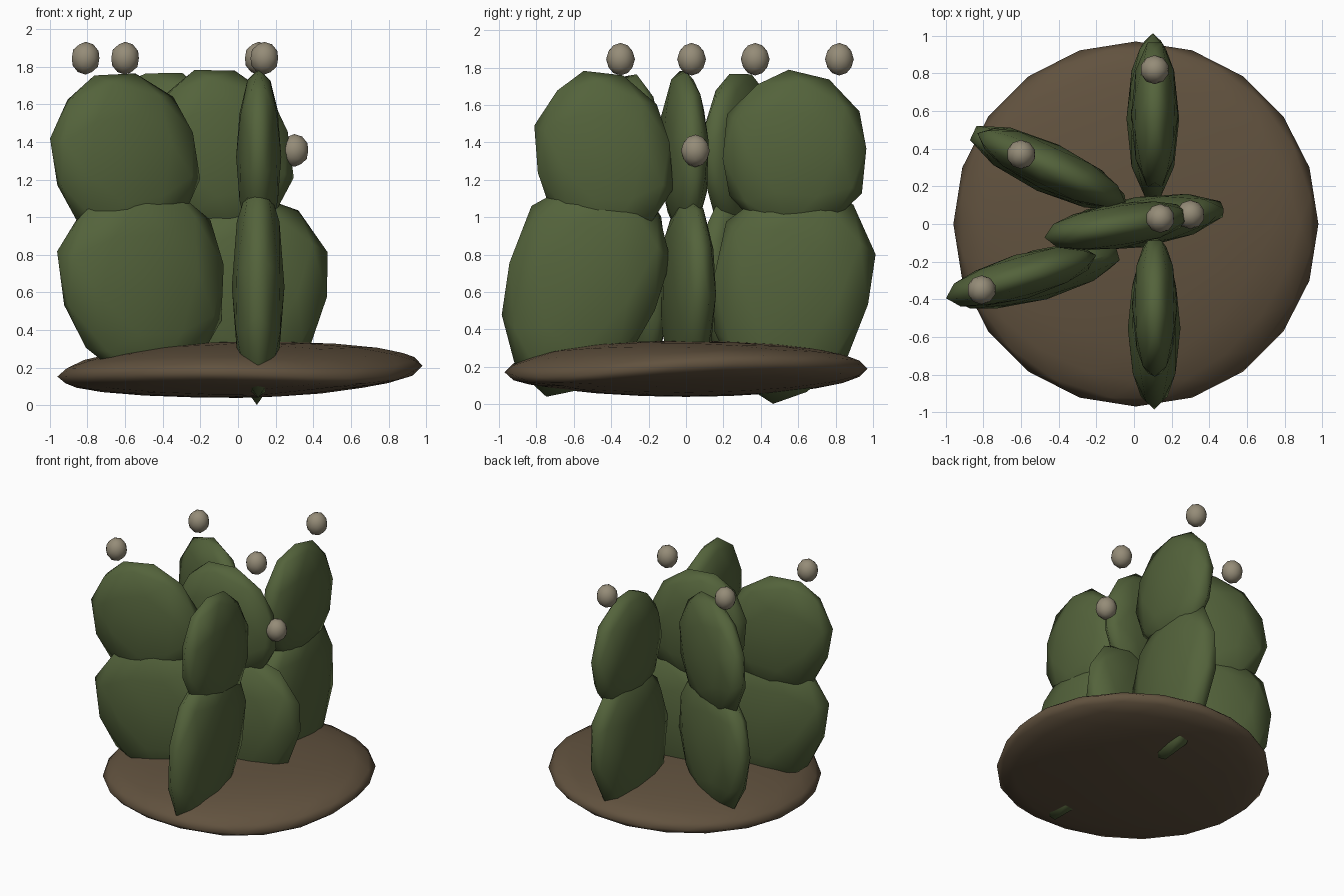
import bpy
import math
from mathutils import Matrix, Vector

cube = bpy.data.objects.get("Cube")
if cube:
    bpy.data.objects.remove(cube, do_unlink=True)


def material(name, rgb):
    mat = bpy.data.materials.new(name)
    mat.use_nodes = True
    mat.diffuse_color = (*rgb, 1)
    mat.node_tree.nodes["Principled BSDF"].inputs["Base Color"].default_value = (*rgb, 1)
    return mat


green = material("cactus_green", (0.088, 0.125, 0.044))
brown = material("soil_brown", (0.12, 0.084, 0.049))
beige = material("bud_beige", (0.30, 0.262, 0.187))


def blob(name, center, size, mat, turn=0, lean=0, detail=2, taper=0):
    """Squashed icosphere, narrowed downwards, leaned in its own plane, then turned about z."""
    bpy.ops.mesh.primitive_ico_sphere_add(subdivisions=detail, radius=1)
    obj = bpy.context.object
    obj.name = name
    for v in obj.data.vertices:
        v.co.x *= 1 + taper * v.co.z
    spin = Matrix.Rotation(math.radians(turn), 4, "Z") @ Matrix.Rotation(math.radians(lean), 4, "Y")
    obj.data.transform(Matrix.Translation(center) @ spin @ Matrix.Diagonal((*size, 1)))
    obj.data.materials.append(mat)
    bpy.ops.object.shade_smooth_by_angle(angle=math.radians(75))
    return obj


# Soil mound: a flat lens, slightly tipped, with the rim sagging at the front left
soil = blob("soil_mound", (0.01, 0, 0.19), (0.97, 0.97, 0.15), brown, detail=3)
for v in soil.data.vertices:
    rim = Vector(v.co.xy).length
    toward_sag = max(0, math.cos(math.atan2(v.co.y, v.co.x) + 0.8))
    v.co.z += 0.04 * v.co.x * rim - 0.08 * rim ** 5 * toward_sag ** 4

# Cactus pads: name, turn, then (center, half width, thickness, half height, lean)
stems = [
    ("front", 90, ((0.107, -0.555, 0.63), 0.43, 0.14, 0.62, 18),
     ((0.11, -0.44, 1.32), 0.38, 0.12, 0.475, -13)),
    ("back", 90, ((0.10, 0.56, 0.60), 0.44, 0.14, 0.605, 9),
     ((0.11, 0.58, 1.34), 0.405, 0.125, 0.45, -4)),
    ("back_right", -25, ((-0.46, 0.30, 0.65), 0.46, 0.135, 0.54, 6),
     ((-0.44, 0.30, 1.33), 0.43, 0.125, 0.465, 20)),
    ("front_right", 16, ((-0.50, -0.27, 0.64), 0.465, 0.135, 0.55, -14),
     ((-0.60, -0.28, 1.31), 0.41, 0.12, 0.475, -21)),
    ("middle", 9, ((0.03, 0.01, 0.60), 0.465, 0.135, 0.53, 3),
     ((-0.09, -0.01, 1.34), 0.39, 0.12, 0.465, -18)),
]
for name, turn, lower, upper in stems:
    for level, taper, pad in (("lower", 0.13, lower), ("upper", 0, upper)):
        center, width, thick, height, lean = pad
        blob(f"{name}_{level}_pad", center, (width, thick, height), green, turn, lean, taper=taper)

# Buds floating beside the pads
buds = [(-0.81, -0.35, 1.845), (-0.60, 0.37, 1.845), (0.11, 0.82, 1.845),
        (0.14, 0.03, 1.845), (0.30, 0.05, 1.355)]
for i, center in enumerate(buds, 1):
    blob(f"bud_{i}", center, (0.077, 0.077, 0.087), beige)
